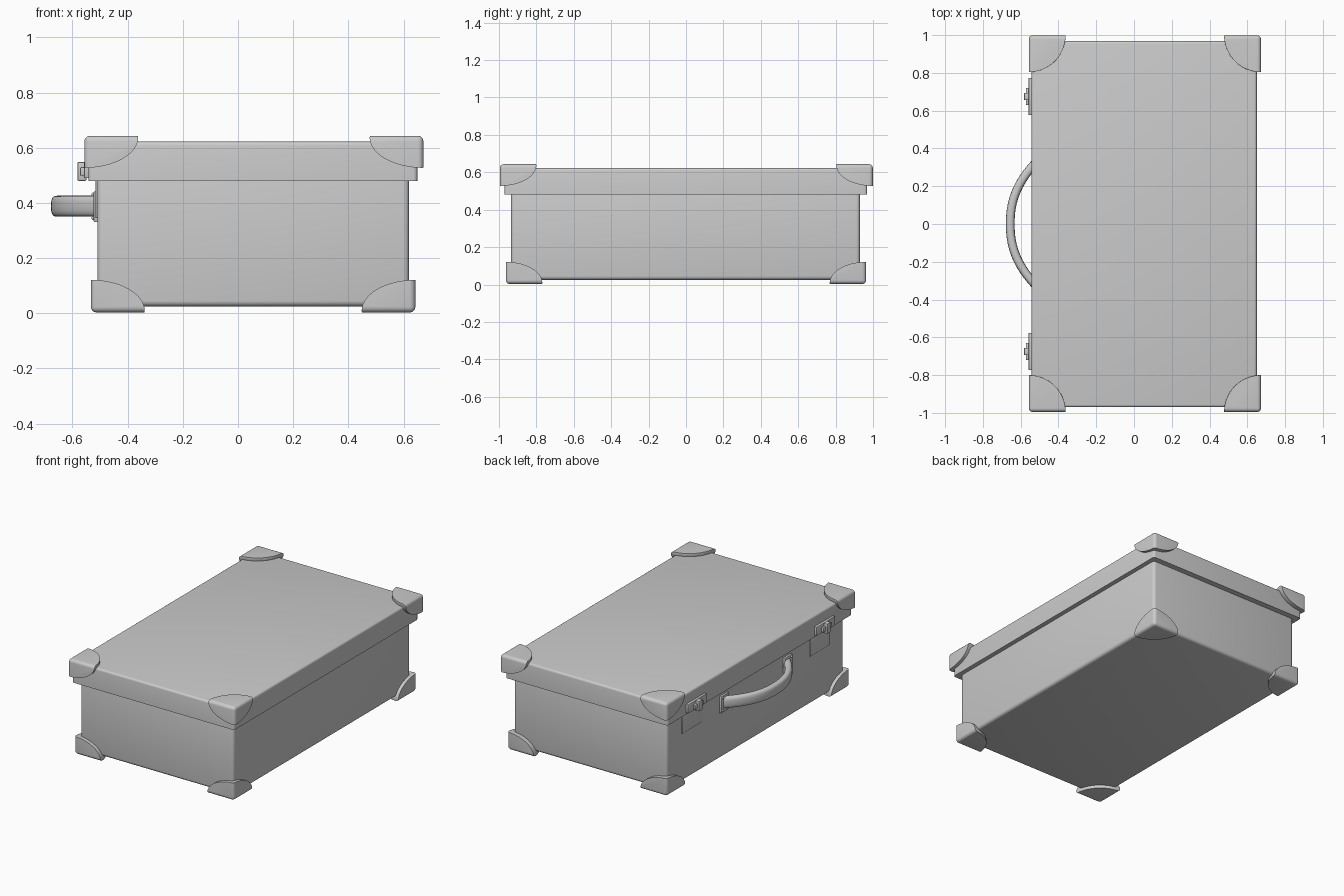
import bpy, bmesh, math
from mathutils import Matrix, Vector

if "Cube" in bpy.data.objects:
    bpy.data.objects.remove(bpy.data.objects["Cube"])


def finish(name, bm):
    bmesh.ops.recalc_face_normals(bm, faces=bm.faces)
    me = bpy.data.meshes.new(name)
    bm.to_mesh(me)
    bm.free()
    ob = bpy.data.objects.new(name, me)
    bpy.context.collection.objects.link(ob)
    return ob


def smooth(ob, angle=40):
    bpy.ops.object.select_all(action='DESELECT')
    ob.select_set(True)
    bpy.context.view_layer.objects.active = ob
    bpy.ops.object.shade_smooth_by_angle(angle=math.radians(angle))


def box(name, lo, hi, r, seg=4, skip=None):
    """Rounded box; skip(edge centre) keeps chosen edges sharp."""
    lo, hi = Vector(lo), Vector(hi)
    bm = bmesh.new()
    bmesh.ops.create_cube(bm, size=1)
    for v in bm.verts:
        v.co = (lo + hi) / 2 + v.co * (hi - lo)
    edges = [e for e in bm.edges
             if not (skip and skip((e.verts[0].co + e.verts[1].co) / 2))]
    bmesh.ops.bevel(bm, geom=edges, offset=r, segments=seg, profile=0.5,
                    affect='EDGES', clamp_overlap=True)
    ob = finish(name, bm)
    smooth(ob)
    return ob


def corner_caps(name, lo, hi, z_corner, radii):
    """Rounded shell trimmed to a quarter-ellipse patch at four corners."""
    ob = box(name, lo, hi, 0.02, 5)
    bm = bmesh.new()
    for x in (lo[0], hi[0]):
        for y in (lo[1], hi[1]):
            m = Matrix.Translation((x, y, z_corner)) @ Matrix.Diagonal((*radii, 1))
            bmesh.ops.create_uvsphere(bm, u_segments=64, v_segments=32,
                                      radius=1, matrix=m)
    cutter = finish(name + "_cutter", bm)
    cutter.hide_render = True
    mod = ob.modifiers.new("trim", 'BOOLEAN')
    mod.operation, mod.solver, mod.object = 'INTERSECT', 'EXACT', cutter
    bpy.context.view_layer.objects.active = ob
    bpy.ops.object.modifier_apply(modifier=mod.name)
    bpy.data.objects.remove(cutter)
    smooth(ob)


# Case body and overhanging lid
box("case_body", (-0.51, -0.935, 0.025), (0.62, 0.93, 0.50), 0.02)
box("lid", (-0.542, -0.97, 0.48), (0.65, 0.968, 0.622), 0.014, 4,
    skip=lambda c: abs(c.z - 0.48) < 1e-4)

# Protective corners
corner_caps("lid_corners", (-0.557, -0.995, 0.50), (0.672, 0.999, 0.643),
            0.637, (0.195, 0.195, 0.11))
corner_caps("base_corners", (-0.533, -0.963, 0.003), (0.643, 0.963, 0.15),
            0.008, (0.195, 0.195, 0.113))

# Carrying handle: rounded section swept along a bowed path
bm = bmesh.new()
rings, N, S = [], 40, 24


def path(y):
    return Vector((-0.655 + 0.145 * abs(y / 0.335) ** 2.3, y, 0.388))


for i in range(N + 1):
    y = -0.34 + 0.68 * i / N
    p = path(y)
    t = (path(y + 0.002) - path(y - 0.002)).normalized()
    n = Vector((t.y, -t.x, 0))
    ring = []
    for k in range(S):
        a = 2 * math.pi * k / S
        c, s = math.cos(a), math.sin(a)
        u = math.copysign(abs(c) ** 0.7, c) * 0.023
        w = math.copysign(abs(s) ** 0.7, s) * 0.038
        ring.append(bm.verts.new(p + n * u + Vector((0, 0, w))))
    rings.append(ring)
for a, b in zip(rings, rings[1:]):
    for k in range(S):
        bm.faces.new((a[k], a[(k + 1) % S], b[(k + 1) % S], b[k]))
bm.faces.new(rings[0])
bm.faces.new(rings[-1])
smooth(finish("handle", bm), 50)

# Handle mounts, rivets and latches, mirrored front to back
for side, s in (("front", -1), ("back", 1)):
    def part(name, x0, x1, y, half, z0, z1, r):
        box(f"{side}_{name}", (x0, s * y - half, z0), (x1, s * y + half, z1), r, 2)

    part("handle_mount", -0.523, -0.505, 0.335, 0.04, 0.33, 0.442, 0.004)
    bm = bmesh.new()
    for z in (0.345, 0.43):
        bmesh.ops.create_uvsphere(
            bm, u_segments=12, v_segments=8, radius=0.008,
            matrix=Matrix.Translation((-0.523, s * 0.36, z)))
    smooth(finish(f"{side}_mount_rivets", bm))

    part("latch_lower_plate", -0.516, -0.505, 0.675, 0.1, 0.345, 0.485, 0.002)
    part("latch_upper_plate", -0.558, -0.535, 0.675, 0.098, 0.49, 0.55, 0.003)
    part("latch_hasp", -0.572, -0.55, 0.675, 0.045, 0.497, 0.53, 0.004)
    part("latch_tongue", -0.582, -0.55, 0.675, 0.019, 0.48, 0.548, 0.004)
